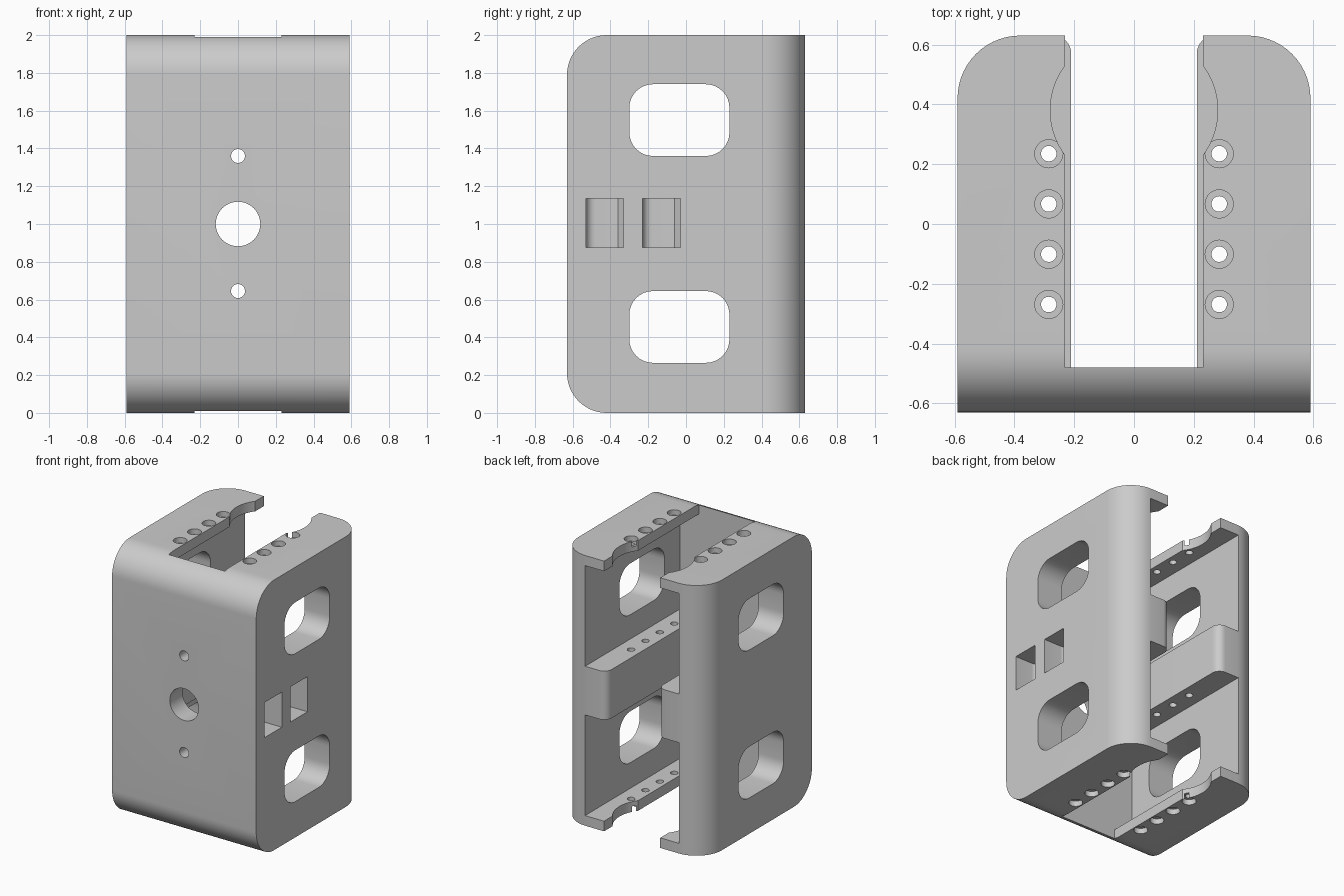
import bpy, bmesh
from math import cos, sin, pi, radians
from mathutils import Vector

old = bpy.data.objects.get("Cube")
if old:
    bpy.data.objects.remove(old)

W, D, H = 0.59, 0.63, 2.0      # half width, half depth, height
INNER, FRONT = 0.385, -0.48    # inner wall x, inner face of front plate
RAIL = (0.82, 1.18)            # centre rail heights
PLATE = 0.075                  # end plate thickness

grey = bpy.data.materials.new("light grey")
grey.use_nodes = True
grey.diffuse_color = (0.6, 0.6, 0.6, 1)
grey.node_tree.nodes["Principled BSDF"].inputs["Base Color"].default_value = (0.6, 0.6, 0.6, 1)


def finish(name, bm):
    bmesh.ops.recalc_face_normals(bm, faces=bm.faces[:])
    mesh = bpy.data.meshes.new(name)
    bm.to_mesh(mesh)
    bm.free()
    mesh.materials.append(grey)
    obj = bpy.data.objects.new(name, mesh)
    bpy.context.collection.objects.link(obj)
    return obj


def prism(name, points, axis, lo, hi):
    """Extrude a 2D outline along an axis (0 = x, 1 = y, 2 = z)."""
    bm = bmesh.new()
    verts = []
    for a, b in points:
        co = [a, b]
        co.insert(axis, lo)
        verts.append(bm.verts.new(co))
    face = bm.faces.new(verts)
    new = bmesh.ops.extrude_face_region(bm, geom=[face])["geom"]
    move = Vector((0, 0, 0))
    move[axis] = hi - lo
    bmesh.ops.translate(bm, vec=move, verts=[v for v in new if isinstance(v, bmesh.types.BMVert)])
    return finish(name, bm)


def arc(cx, cy, r, start, end, n):
    return [(cx + r * cos(radians(start + (end - start) * i / n)),
             cy + r * sin(radians(start + (end - start) * i / n))) for i in range(n + 1)]


def circle(cx, cy, r, n=32):
    return arc(cx, cy, r, 0, 360, n)[:-1]


def rect(x0, x1, y0, y1):
    return [(x0, y0), (x1, y0), (x1, y1), (x0, y1)]


def rounded(x0, x1, y0, y1, r):
    return (arc(x1 - r, y1 - r, r, 0, 90, 8) + arc(x0 + r, y1 - r, r, 90, 180, 8)
            + arc(x0 + r, y0 + r, r, 180, 270, 8) + arc(x1 - r, y0 + r, r, 270, 360, 8))


# Solid block: side outline with rounded front edges
side = ([(D, 0), (D, H)] + arc(-D + 0.21, H - 0.21, 0.21, 90, 180, 14)
        + arc(-D + 0.21, 0.21, 0.21, 180, 270, 14))
body = prism("bracket_body", side, 0, -W, W)


def boolean(tool, operation="DIFFERENCE"):
    mod = body.modifiers.new("cut", "BOOLEAN")
    mod.operation = operation
    mod.solver = "EXACT"
    mod.object = tool
    bpy.context.view_layer.objects.active = body
    bpy.ops.object.modifier_apply(modifier=mod.name)
    bpy.data.objects.remove(tool)


def cut(points, axis, lo, hi):
    boolean(prism("cutter", points, axis, lo, hi))


# Rounded rear vertical edges
plan = ([(-W, -1), (W, -1)] + arc(W - 0.21, D - 0.21, 0.21, 0, 90, 14)
        + arc(-W + 0.21, D - 0.21, 0.21, 90, 180, 14))
boolean(prism("plan_outline", plan, 2, -1, 3), "INTERSECT")

# Two chambers, leaving end plates and centre rails
for z0, z1 in ((PLATE, RAIL[0]), (RAIL[1], H - PLATE)):
    cut(rect(-INNER, INNER, FRONT, 1), 2, z0, z1)

# Rear slot through the end plates, with round finger scoops
for z0, z1 in ((-0.5, 0.5), (1.5, 2.5)):
    cut(rect(-0.23, 0.23, FRONT, 1), 2, z0, z1)
    for s in (-1, 1):
        cut(circle(s * 0.03, 0.38, 0.25, 64), 2, z0, z1)

# Gap between the rails, with rounded rear corners
gap = ([(-0.21, FRONT), (0.21, FRONT)] + arc(0.27, D - 0.06, 0.06, 180, 90, 8)
       + [(0.27, 1), (-0.27, 1)] + arc(-0.27, D - 0.06, 0.06, 90, 0, 8))
cut(gap, 2, RAIL[0] - 0.05, RAIL[1] + 0.05)

# Rounded side windows
for z in (0.455, 1.55):
    cut(rounded(-0.3, 0.23, z - 0.19, z + 0.19, 0.125), 0, -1, 1)

# Front plate holes
for z, r in ((1.0, 0.118), (1.36, 0.037), (0.645, 0.037)):
    cut(circle(0, z, r), 1, -1, 0)

# Counterbored holes down both end plates and through the rails
for s in (-1, 1):
    for i in range(4):
        y = 0.235 - i * 0.168
        cut(circle(s * 0.285, y, 0.026, 20), 2, -1, 3)
        cut(circle(s * 0.285, y, 0.047, 28), 2, -1, 0.04)
        cut(circle(s * 0.285, y, 0.047, 28), 2, H - 0.04, 3)

# Two strap pockets on the outer left wall, curved on their front side
for y in (-0.53, -0.23):
    pocket = ([(0.8, y), (W, y)] + arc(W - 0.15 + 0.01, y + 0.05, 0.05, 270, 180, 6)
              + [(W - 0.19, y + 0.17), (W - 0.16, y + 0.2), (0.8, y + 0.2)])
    cut(pocket, 2, 0.875, 1.135)

bpy.ops.object.select_all(action="DESELECT")
body.select_set(True)
bpy.context.view_layer.objects.active = body
bpy.ops.object.shade_smooth_by_angle(angle=radians(30))
